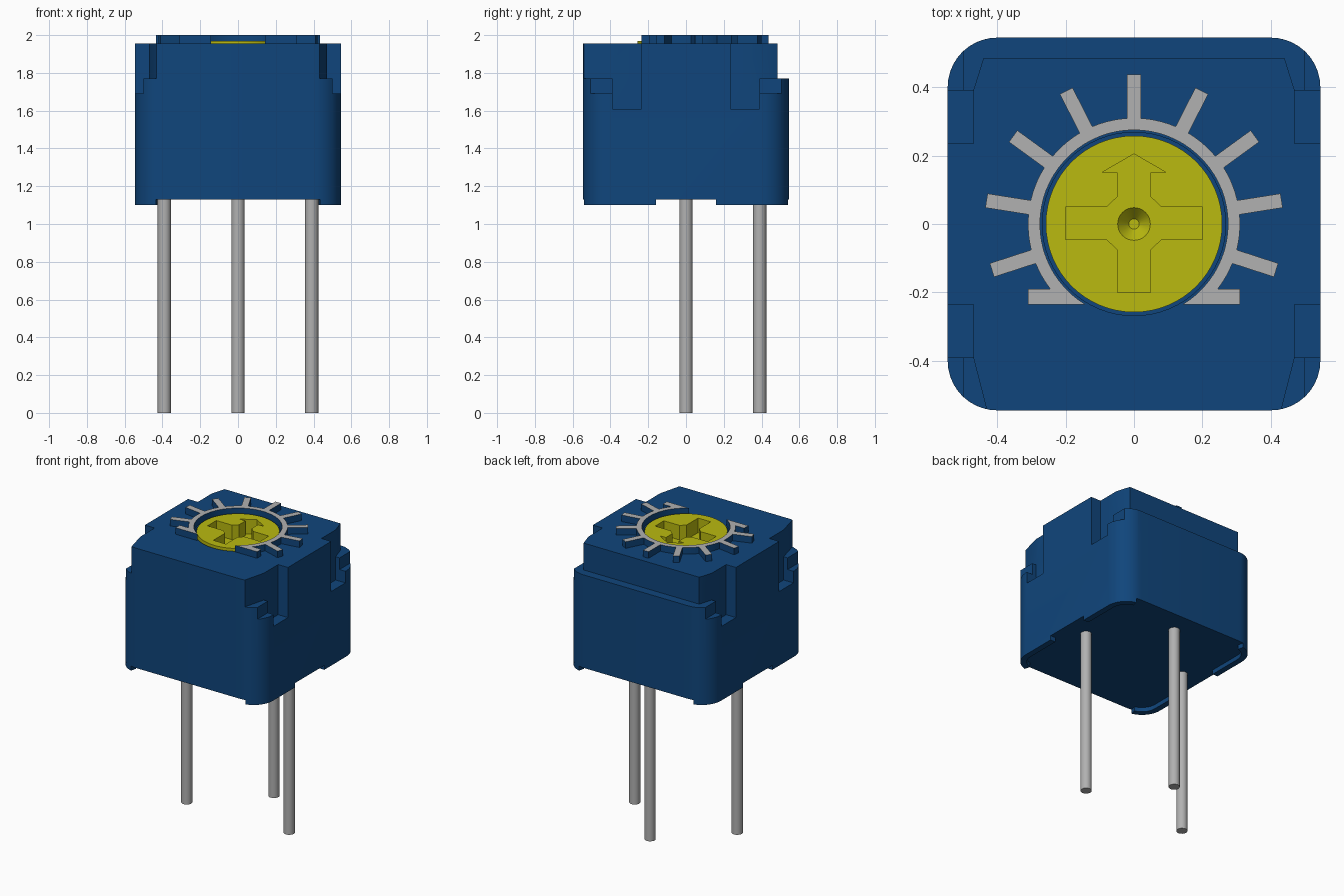
import bpy, bmesh
from math import sin, cos, asin, radians, degrees, sqrt

if "Cube" in bpy.data.objects:
    bpy.data.objects.remove(bpy.data.objects["Cube"])


def material(name, rgb):
    m = bpy.data.materials.new(name)
    m.use_nodes = True
    m.diffuse_color = (*rgb, 1)
    m.node_tree.nodes["Principled BSDF"].inputs["Base Color"].default_value = (*rgb, 1)
    return m


BLUE = material("housing blue", (0.005, 0.06, 0.2))
YELLOW = material("dial yellow", (0.49, 0.49, 0.005))
GREY = material("light grey", (0.44, 0.44, 0.44))


def arc(r, a0, a1, n, cx=0, cy=0):
    steps = [radians(a0 + (a1 - a0) * i / n) for i in range(n + 1)]
    return [(cx + r * cos(a), cy + r * sin(a)) for a in steps]


def circle(r, n):
    return arc(r, 0, 360, n)[:-1]


def rect(x0, x1, y0, y1):
    return [(x0, y0), (x1, y0), (x1, y1), (x0, y1)]


def mirror(pts, sx, sy):
    return [(x * sx, y * sy) for x, y in pts]


def prism(name, pts, z0, z1, mat, taper=1):
    """Extrude an outline from z0 to z1; taper scales the lower outline."""
    bm = bmesh.new()
    low = [bm.verts.new((x * taper, y * taper, z0)) for x, y in pts]
    top = [bm.verts.new((x, y, z1)) for x, y in pts]
    bm.faces.new(low[::-1])
    bm.faces.new(top)
    for i in range(len(pts)):
        j = (i + 1) % len(pts)
        bm.faces.new((low[i], low[j], top[j], top[i]))
    bmesh.ops.recalc_face_normals(bm, faces=bm.faces)
    me = bpy.data.meshes.new(name)
    bm.to_mesh(me)
    bm.free()
    me.materials.append(mat)
    ob = bpy.data.objects.new(name, me)
    bpy.context.collection.objects.link(ob)
    return ob


def cut(ob, *prism_args, **kw):
    """Subtract a prism from ob and remove the cutter."""
    cutter = prism("cutter", *prism_args, ob.data.materials[0], **kw)
    cutter.hide_render = True
    mod = ob.modifiers.new("cut", 'BOOLEAN')
    mod.operation = 'DIFFERENCE'
    mod.solver = 'EXACT'
    mod.object = cutter
    bpy.context.view_layer.update()
    deps = bpy.context.evaluated_depsgraph_get()
    me = bpy.data.meshes.new_from_object(ob.evaluated_get(deps))
    ob.modifiers.clear()
    ob.data = me
    bpy.data.objects.remove(cutter)


def smooth(ob):
    bpy.ops.object.select_all(action='DESELECT')
    ob.select_set(True)
    bpy.context.view_layer.objects.active = ob
    bpy.ops.object.shade_smooth_by_angle(angle=radians(30))


# Housing: rounded block with stepped corners and a back ledge
H, R = 0.545, 0.145
C = H - R
TOP, ABOVE = 1.955, 2.2
outline = (arc(R, 0, 90, 10, C, C) + arc(R, 90, 180, 10, -C, C)
           + arc(R, 180, 270, 10, -C, -C) + arc(R, 270, 360, 10, C, -C))
housing = prism("housing", outline, 1.13, TOP, BLUE)
for sx in (-1, 1):
    for sy in (-1, 1):
        far_x = 0.416 if sy < 0 else 0.404
        wedge = [(0.47, 0.3), (0.6, 0.3), (0.6, 0.6), (far_x, 0.6), (0.47, 0.39)]
        cut(housing, mirror(rect(0.47, 0.6, 0.235, 0.39), sx, sy), 1.61, ABOVE)
        cut(housing, mirror(rect(0.5, 0.6, 0.3, 0.6), sx, sy), 1.69, ABOVE)
        cut(housing, mirror(wedge, sx, sy), 1.77, ABOVE)
cut(housing, rect(-0.6, 0.6, 0.485, 0.6), 1.77, ABOVE)
# Round well for the dial
cut(housing, circle(0.268, 64), 1.8, ABOVE)
smooth(housing)

# Corner feet: thin curved rims under the housing
foot = ([(H, 0.16)] + arc(R, 0, 76, 8, C, C)
        + arc(R - 0.04, 76, 0, 8, C, C) + [(H - 0.04, 0.16)])
for sx, side in ((-1, "right"), (1, "left")):
    for sy, end in ((-1, "front"), (1, "back")):
        smooth(prism(f"{end}_{side}_foot", mirror(foot, sx, sy), 1.10, 1.13, BLUE))

# Dial with an arrow-headed cross slot and a conical dimple
dial = prism("dial", circle(0.258, 64), 1.8, 1.97, YELLOW)
half = [(0.095, 0.15), (0.048, 0.15), (0.048, 0.08), (0.08, 0.05), (0.2, 0.05),
        (0.2, -0.045), (0.08, -0.045), (0.048, -0.075), (0.048, -0.2)]
slot = [(0, 0.205)] + half + mirror(half, -1, 1)[::-1]
cut(dial, slot, 1.87, ABOVE)
cut(dial, circle(0.056, 32), 1.83, 1.88, taper=0.27)
smooth(dial)

# Scale ring: open arc with radiating ticks and two end bars, as one outline
R_IN, R_OUT, R_TICK, W = 0.275, 0.31, 0.437, 0.021
BAR_LOW, BAR_HIGH = -0.235, -0.19
root = sqrt(R_OUT ** 2 - W ** 2)
gap = degrees(asin(W / R_OUT))
bar_angle = degrees(asin(BAR_HIGH / R_OUT))
in_angle = degrees(asin(BAR_LOW / R_IN))
ring = [(R_OUT, BAR_LOW), (R_OUT, BAR_HIGH)]
start = bar_angle
for i in range(9):
    t = -18 + 27 * i
    ring += arc(R_OUT, start, t - gap, 5)[:-1]
    c, s = cos(radians(t)), sin(radians(t))
    for u, v in ((root, -W), (R_TICK, -W), (R_TICK, W), (root, W)):
        ring.append((u * c - v * s, u * s + v * c))
    start = t + gap
ring += arc(R_OUT, start, 180 - bar_angle, 5)[1:]
ring += [(-R_OUT, BAR_HIGH), (-R_OUT, BAR_LOW)]
ring += arc(R_IN, 180 - in_angle, in_angle, 56)
scale_ring = prism("scale_ring", ring, TOP, 2.0, BLUE)
scale_ring.data.materials.append(GREY)
for f in scale_ring.data.polygons:
    f.material_index = 1 if f.normal.z > 0.9 else 0
smooth(scale_ring)

# Pins: two at the sides, one at the back
for name, x, y in (("right_pin", -0.39, 0), ("left_pin", 0.39, 0), ("back_pin", 0, 0.39)):
    pin = prism(name, mirror(circle(0.035, 24), 1, 1), 0, 1.14, GREY)
    pin.location = (x, y, 0)
    smooth(pin)
